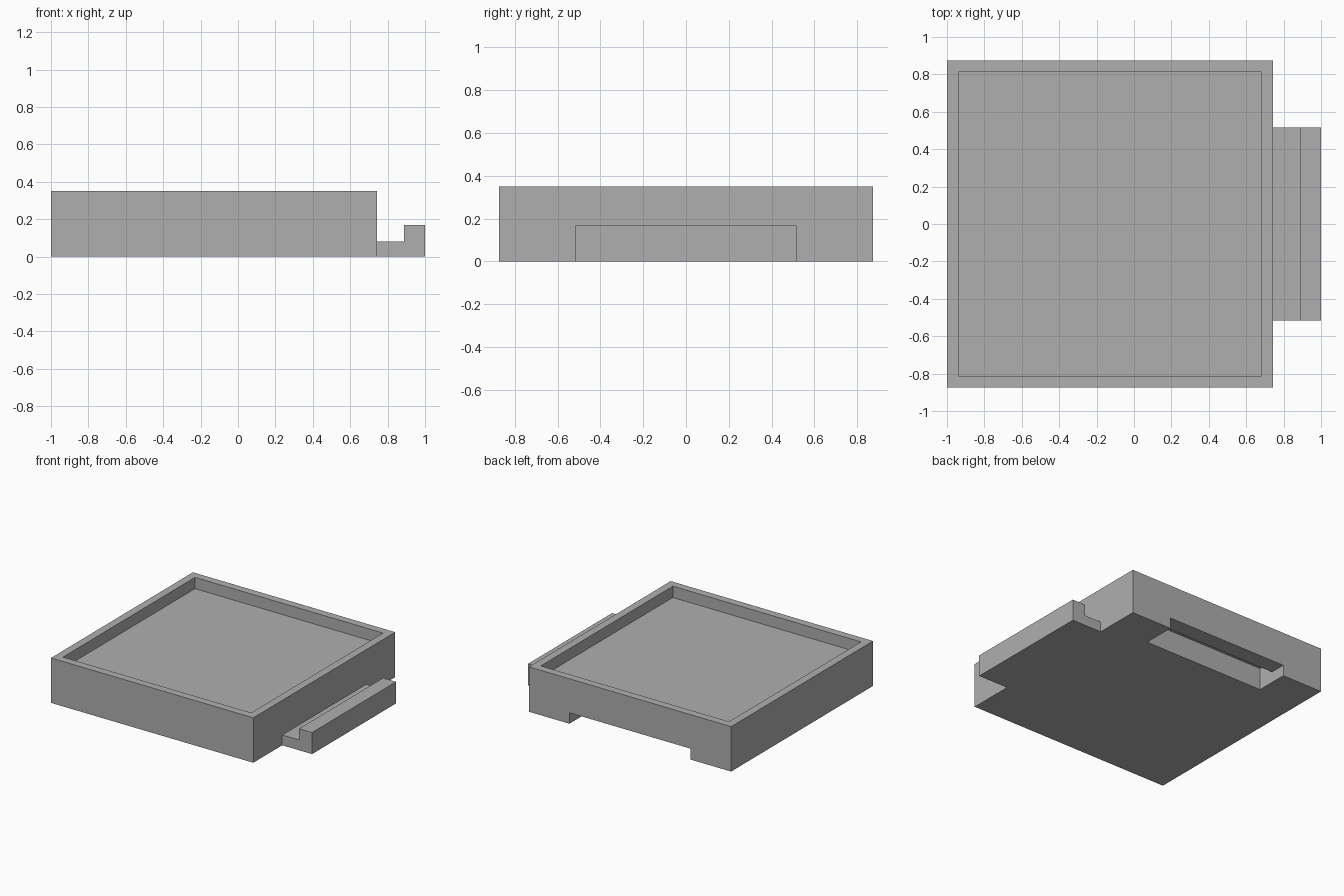
import bpy, bmesh
from mathutils import Vector

cube = bpy.data.objects.get("Cube")
if cube:
    bpy.data.objects.remove(cube, do_unlink=True)

grey = bpy.data.materials.new("plain_grey")
grey.use_nodes = True
grey.diffuse_color = (0.43, 0.43, 0.43, 1)
grey.node_tree.nodes["Principled BSDF"].inputs["Base Color"].default_value = grey.diffuse_color

X0, X1, HALF, TOP = -1.0, 0.743, 0.873, 0.35   # tile extents
MID = (X0 + X1) / 2
RIM, DEPTH = 0.086, 0.088                      # tray rim and recess


def prism(name, points, sweep, edit=None):
    """Extrude a closed outline along the sweep vector."""
    bm = bmesh.new()
    face = bm.faces.new([bm.verts.new(p) for p in points])
    new = bmesh.ops.extrude_face_region(bm, geom=[face])["geom"]
    bmesh.ops.translate(bm, vec=Vector(sweep),
                        verts=[v for v in new if isinstance(v, bmesh.types.BMVert)])
    bmesh.ops.recalc_face_normals(bm, faces=bm.faces)
    if edit:
        edit(bm)
    mesh = bpy.data.meshes.new(name)
    bm.to_mesh(mesh)
    bm.free()
    mesh.materials.append(grey)
    obj = bpy.data.objects.new(name, mesh)
    bpy.context.collection.objects.link(obj)
    return obj


def sink_tray(bm):
    """Inset the top face and push it down."""
    bm.normal_update()
    top = max(bm.faces, key=lambda f: f.normal.z)
    bmesh.ops.inset_region(bm, faces=[top], thickness=RIM)
    new = bmesh.ops.extrude_face_region(bm, geom=[top])["geom"]
    bmesh.ops.translate(bm, vec=(0, 0, -DEPTH),
                        verts=[v for v in new if isinstance(v, bmesh.types.BMVert)])
    if top.is_valid:
        bmesh.ops.delete(bm, geom=[top], context="FACES_ONLY")
    bmesh.ops.recalc_face_normals(bm, faces=bm.faces)


# Square tray tile
tile = prism("tray_tile",
             [(X0, -HALF, 0), (X1, -HALF, 0), (X1, HALF, 0), (X0, HALF, 0)],
             (0, 0, TOP), sink_tray)

# Hooked socket cut into the lower back edge
socket_half = 0.522
lip, deep = HALF - 0.125, HALF - 0.257
outline = [(1, -0.1), (1, 0.085), (lip, 0.085), (lip, 0.172), (deep, 0.172), (deep, -0.1)]
cutter = prism("socket_cutter", [(MID - socket_half, y, z) for y, z in outline],
               (2 * socket_half, 0, 0))
cutter.hide_render = True
cut = tile.modifiers.new("socket", "BOOLEAN")
cut.operation, cut.solver, cut.object = "DIFFERENCE", "EXACT", cutter
bpy.context.view_layer.objects.active = tile
bpy.ops.object.modifier_apply(modifier=cut.name)
bpy.data.objects.remove(cutter, do_unlink=True)

# Hooked connector on the left side
hook = [(X1, 0), (1, 0), (1, 0.168), (0.888, 0.168), (0.888, 0.08), (X1, 0.08)]
prism("hook_connector", [(x, -0.517, z) for x, z in hook], (0, 1.034, 0))
